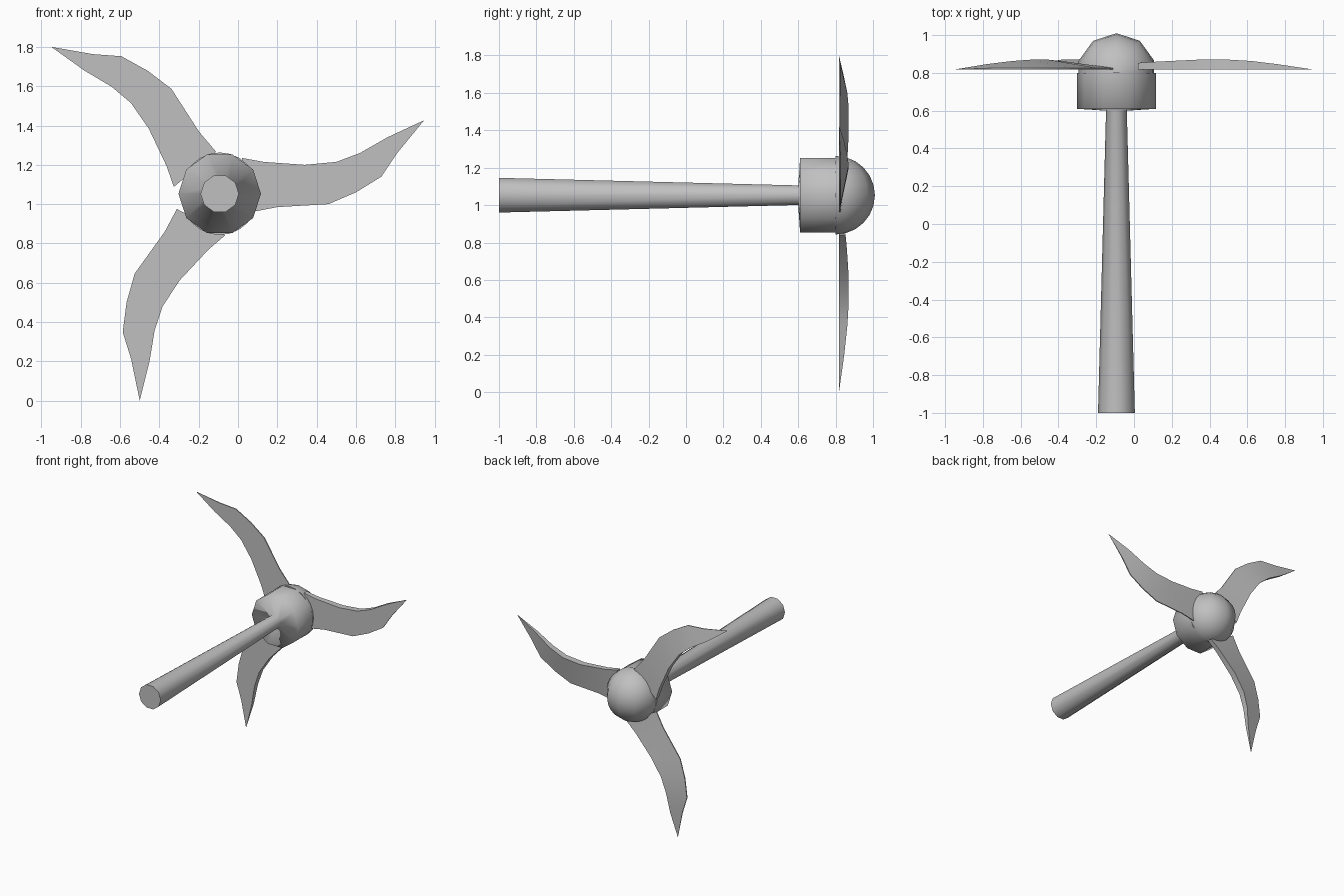
import bpy, bmesh, math
from mathutils import Vector, Matrix

cube = bpy.data.objects.get("Cube")
if cube:
    bpy.data.objects.remove(cube, do_unlink=True)

grey = bpy.data.materials.new("plain grey")
grey.diffuse_color = (0.53, 0.53, 0.53, 1)
grey.use_nodes = True
grey.node_tree.nodes["Principled BSDF"].inputs["Base Color"].default_value = (0.53, 0.53, 0.53, 1)

CX, CZ = -0.093, 1.053   # axis of the shaft and hub
SIDES = 10


def finish(bm, name):
    bmesh.ops.recalc_face_normals(bm, faces=bm.faces)
    mesh = bpy.data.meshes.new(name)
    bm.to_mesh(mesh)
    bm.free()
    mesh.materials.append(grey)
    obj = bpy.data.objects.new(name, mesh)
    bpy.context.collection.objects.link(obj)
    bpy.ops.object.select_all(action='DESELECT')
    obj.select_set(True)
    bpy.context.view_layer.objects.active = obj
    return obj


# Tapered shaft flowing into the drum-shaped hub, as one lathed body (radius, y)
bm = bmesh.new()
rings = []
for r, y in [(0.0975, -1.0), (0.055, 0.6), (0.21, 0.61), (0.21, 0.8)]:
    rings.append([bm.verts.new((CX + r * math.cos(a), y, CZ + r * math.sin(a)))
                  for a in (2 * math.pi * i / SIDES for i in range(SIDES))])
for lower, upper in zip(rings, rings[1:]):
    for i in range(SIDES):
        j = (i + 1) % SIDES
        bm.faces.new((lower[i], lower[j], upper[j], upper[i]))
for ring in (rings[0], rings[-1]):
    bm.faces.new(ring)
for f in bm.faces:
    f.smooth = len(f.verts) == 4
for e in bm.edges:
    e.smooth = all(len(f.verts) == 4 for f in e.link_faces)
body = finish(bm, "shaft_and_hub")
weighted = body.modifiers.new("weighted_normals", 'WEIGHTED_NORMAL')
weighted.keep_sharp = True

# Rounded nose: back half of a ball whose poles point up and down
bm = bmesh.new()
bmesh.ops.create_uvsphere(
    bm, u_segments=SIDES, v_segments=12, radius=0.21,
    matrix=Matrix.Translation((CX, 0.8, CZ)))
cut = bmesh.ops.bisect_plane(
    bm, geom=bm.verts[:] + bm.edges[:] + bm.faces[:], dist=1e-4,
    plane_co=(0, 0.8, 0), plane_no=(0, 1, 0), clear_inner=True)
bmesh.ops.holes_fill(bm, edges=[e for e in bm.edges if e.is_boundary])
finish(bm, "hub_nose")
bpy.ops.object.shade_smooth_by_angle(angle=math.radians(50))

# Blade outline from root to tip: inner curve x, z; outer curve x, z; thickness
TIP = Vector((0.947, 0, 1.427))
STATIONS = [
    (0.02, 1.235, 0.07, 0.96, 0.035),
    (0.13, 1.215, 0.20, 0.985, 0.042),
    (0.34, 1.20, 0.46, 1.00, 0.052),
    (0.50, 1.215, 0.60, 1.06, 0.052),
    (0.62, 1.26, 0.73, 1.14, 0.045),
    (0.76, 1.34, 0.81, 1.26, 0.028),
]


def blade(name, tip, degrees):
    """Curved wedge: flat front, thick inner edge, thin outer edge."""
    turn = Matrix.Rotation(math.radians(-degrees), 3, 'Y')
    bm = bmesh.new()

    def vert(x, y, z):
        p = turn @ (Vector((x, 0, z)) - TIP)
        return bm.verts.new((tip[0] + p.x, y, tip[1] + p.z))

    front = 0.818
    rows = [(vert(ix, front, iz), vert(ox, front, oz),
             vert(ox, front + 0.008, oz), vert(ix, front + t, iz))
            for ix, iz, ox, oz, t in STATIONS]
    for a, b in zip(rows, rows[1:]):
        for i in range(4):
            j = (i + 1) % 4
            bm.faces.new((a[i], a[j], b[j], b[i]))
    bm.faces.new(rows[0])
    point = vert(TIP.x, front, TIP.z)
    for i in range(4):
        bm.faces.new((rows[-1][i], rows[-1][(i + 1) % 4], point))
    finish(bm, name)
    bpy.ops.object.shade_smooth_by_angle(angle=math.radians(35))


blade("left_blade", (0.947, 1.427), 0)
blade("upper_right_blade", (-0.95, 1.80), 119.5)
blade("lower_blade", (-0.50, 0.0), 231)
